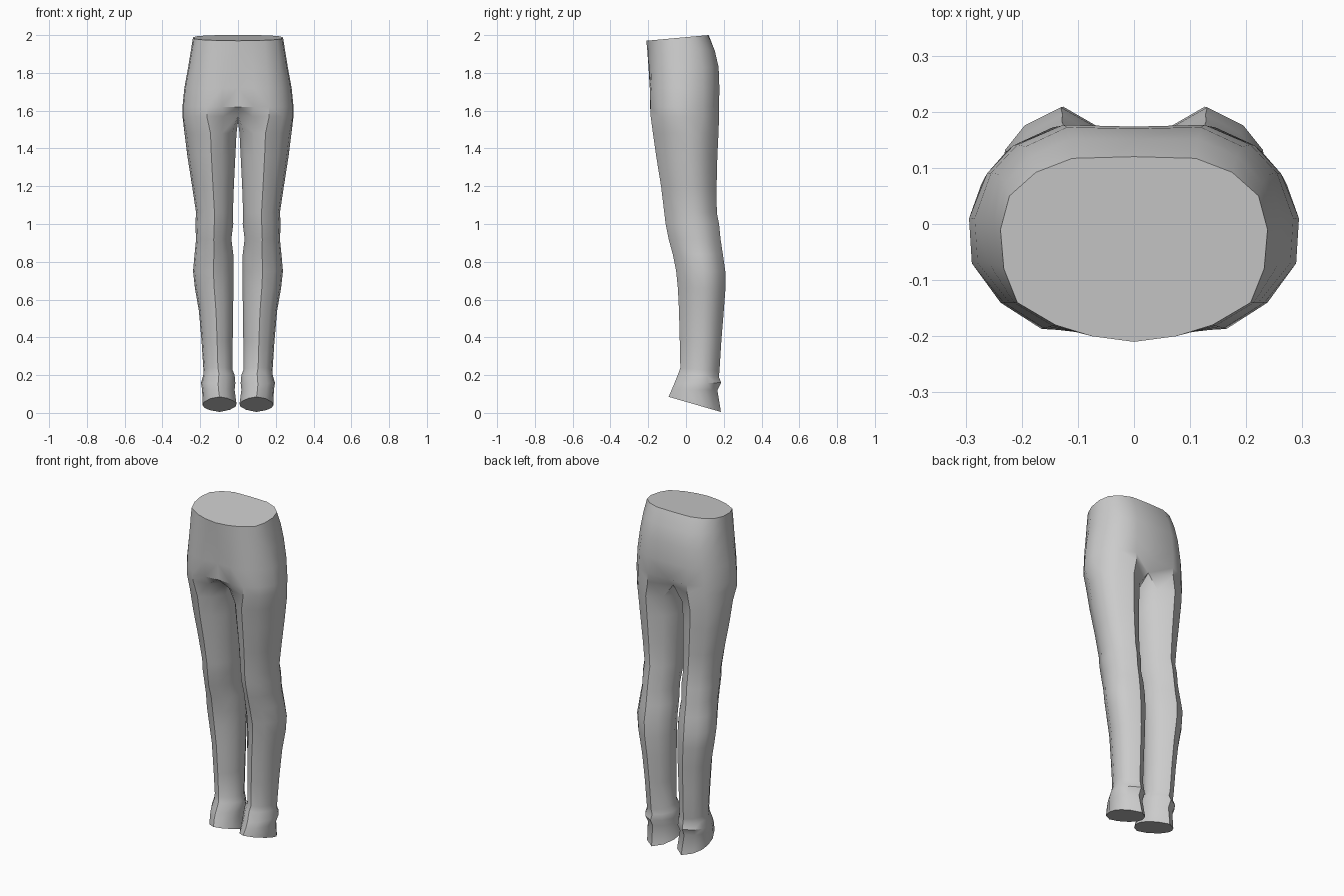
import bpy, bmesh, math

if "Cube" in bpy.data.objects:
    bpy.data.objects.remove(bpy.data.objects["Cube"])

def lerp(a, b, t):
    return a + (b - a) * t

# Half outlines (front centre -> side -> back centre) at waist and hip
WAIST = [(0, -.21), (.075, -.2), (.14, -.18), (.208, -.14), (.232, -.08),
         (.238, -.01), (.222, .05), (.175, .092), (.11, .117), (0, .12)]
HIP = [(0, -.185), (.085, -.19), (.165, -.187), (.238, -.14), (.289, -.07),
       (.294, .01), (.262, .09), (.215, .14), (.13, .175), (0, .172)]

# Leg cross-section: u runs inner to outer, v runs front to back
LEG = [(-.83, -.45), (-.45, -.82), (0, -1), (.55, -.77), (.92, -.3), (1, .1),
       (.92, .42), (.6, .75), (0, 1), (-.6, .72), (-.94, .3), (-1, -.08)]

# Leg stations: inner x, outer x, front y, back y, front z, back z
STATIONS = [
    (.008, .283, -.175, .172, 1.48, 1.48),
    (.014, .268, -.158, .166, 1.36, 1.36),
    (.022, .243, -.132, .162, 1.20, 1.20),
    (.027, .222, -.115, .163, 1.06, 1.06),
    (.025, .226, -.108, .175, 1.00, 1.00),
    (.035, .222, -.092, .183, .92, .92),
    (.025, .230, -.070, .195, .84, .84),
    (.023, .238, -.052, .208, .75, .75),
    (.024, .228, -.043, .209, .66, .66),
    (.026, .207, -.037, .200, .54, .54),
    (.028, .193, -.033, .187, .38, .38),
    (.030, .183, -.030, .177, .24, .22),
    (.018, .184, -.040, .174, .21, .19),
    (.014, .196, -.062, .186, .155, .16),
    (.018, .190, -.075, .166, .125, .12),
    (.008, .187, -.092, .185, .085, .005),
]

bm = bmesh.new()

# Hip rings: nominal z, blend of width, blend of back depth
rings = []
for z, fx, fb in [(None, 0, 0), (1.92, .2, .6), (1.83, .46, .96),
                  (1.72, .82, 1.03), (1.62, 1, 1)]:
    ring = []
    for (wx, wy), (hx, hy) in zip(WAIST, HIP):
        x, y = lerp(wx, hx, fx), lerp(wy, hy, fx if wy < -.1 else fb)
        zz = 1.97 + (y + .21) / .33 * .03 if z is None else z
        ring.append(bm.verts.new((x, y, zz)))
    rings.append(ring)

# Crotch ring: the outline dips inwards and two points cross underneath
crotch = []
for i, (x, y) in enumerate(HIP):
    z = 1.57
    if i == 0:
        y, z = -.105, 1.575
    elif i == 1:
        x, y = .075, -.165
    elif i == 9:
        y, z = .12, 1.565
    crotch.append(bm.verts.new((x, y, z)))
crotch += [bm.verts.new((0, .06, 1.54)), bm.verts.new((0, -.03, 1.54))]

for a, b in zip(rings, rings[1:] + [crotch[:10]]):
    for i in range(9):
        bm.faces.new((a[i], b[i], b[i + 1], a[i + 1]))
bm.faces.new(rings[0])  # waist cap

# Leg tube
prev = crotch
for xi, xo, yf, yb, zf, zb in STATIONS:
    ring = []
    for u, v in LEG:
        t = (v + 1) / 2
        ring.append(bm.verts.new((lerp(xi, xo, (u + 1) / 2), lerp(yf, yb, t), lerp(zf, zb, t))))
    for i in range(12):
        j = (i + 1) % 12
        bm.faces.new((prev[i], ring[i], ring[j], prev[j]))
    prev = ring

# Hem cap, split along the crease
bm.faces.new(prev[2:9])
bm.faces.new(prev[8:] + prev[:3])
bmesh.ops.recalc_face_normals(bm, faces=bm.faces)

mesh = bpy.data.meshes.new("trousers")
bm.to_mesh(mesh)
bm.free()
trousers = bpy.data.objects.new("trousers", mesh)
bpy.context.collection.objects.link(trousers)

# Mirror to the other side, then smooth while keeping the leg creases
bpy.context.view_layer.objects.active = trousers
trousers.select_set(True)
mod = trousers.modifiers.new("mirror", 'MIRROR')
mod.merge_threshold = .001
bpy.ops.object.modifier_apply(modifier=mod.name)
bpy.ops.object.shade_smooth_by_angle(angle=math.radians(38))

grey = bpy.data.materials.new("grey cloth")
grey.diffuse_color = (.6, .6, .6, 1)
grey.use_nodes = True
grey.node_tree.nodes["Principled BSDF"].inputs["Base Color"].default_value = grey.diffuse_color
trousers.data.materials.append(grey)
